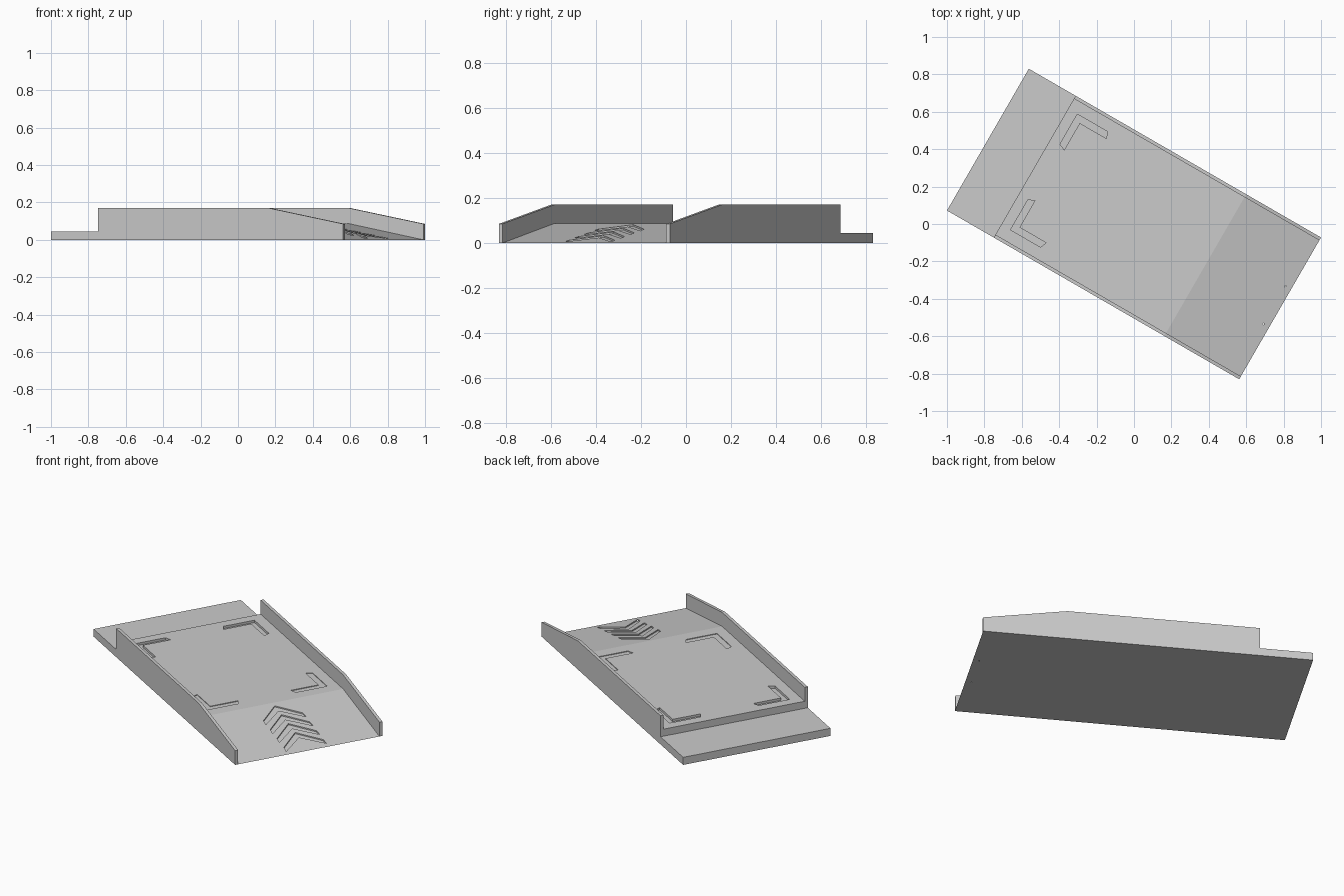
import bpy, bmesh, math

HALF_L, HALF_W = 0.902, 0.4376   # half length and half width before turning
STEP, BREAK = -0.613, 0.44       # where the ledge ends and the ramp begins
WALL, DECK, LEDGE, TIP = 0.17, 0.087, 0.045, 0.085
THICK = 0.018
TURN = math.radians(-30)

cube = bpy.data.objects.get("Cube")
if cube:
    bpy.data.objects.remove(cube, do_unlink=True)

grey = bpy.data.materials.new("plain grey")
grey.use_nodes = True
colour = (0.6, 0.6, 0.6, 1)
grey.diffuse_color = colour
grey.node_tree.nodes["Principled BSDF"].inputs["Base Color"].default_value = colour


def prism(name, lower, upper):
    """Solid between two matching outlines."""
    bm = bmesh.new()
    a = [bm.verts.new(p) for p in lower]
    b = [bm.verts.new(p) for p in upper]
    bm.faces.new(a)
    bm.faces.new(b)
    for i in range(len(a)):
        j = (i + 1) % len(a)
        bm.faces.new((a[i], a[j], b[j], b[i]))
    bmesh.ops.recalc_face_normals(bm, faces=bm.faces)
    mesh = bpy.data.meshes.new(name)
    bm.to_mesh(mesh)
    bm.free()
    mesh.materials.append(grey)
    obj = bpy.data.objects.new(name, mesh)
    bpy.context.collection.objects.link(obj)
    obj.rotation_euler.z = TURN
    return obj


def extrude_across(name, profile, v0, v1):
    return prism(name, [(u, v0, z) for u, z in profile], [(u, v1, z) for u, z in profile])


def surface(u):
    return DECK if u < BREAK else DECK * (HALF_L - u) / (HALF_L - BREAK)


# Deck with ramp, rear ledge and the two side walls
inner = HALF_W - THICK
deck = extrude_across("deck", [(STEP, 0), (HALF_L, 0), (BREAK, DECK), (STEP, DECK)], -inner, inner)
extrude_across("rear_ledge", [(-HALF_L, 0), (STEP, 0), (STEP, LEDGE), (-HALF_L, LEDGE)], -HALF_W, HALF_W)
wall = [(STEP, 0), (HALF_L, 0), (HALF_L, TIP), (BREAK, WALL), (STEP, WALL)]
extrude_across("right_wall", wall, -HALF_W, -inner)
extrude_across("left_wall", wall, inner, HALF_W)


def engrave(outline, depth):
    """Sink an outline into the deck, following its slope."""
    cutter = prism("mark_cutter", [(u, v, surface(u) - depth) for u, v in outline],
                   [(u, v, surface(u) + 0.05) for u, v in outline])
    cutter.hide_render = True
    mod = deck.modifiers.new("mark", "BOOLEAN")
    mod.operation, mod.solver, mod.object = "DIFFERENCE", "EXACT", cutter
    bpy.context.view_layer.objects.active = deck
    bpy.ops.object.modifier_apply(modifier=mod.name)
    bpy.data.objects.remove(cutter, do_unlink=True)


# Corner brackets
bracket = [(0, 0), (0.185, 0), (0.2, 0.035), (0.035, 0.035), (0.035, 0.2), (0, 0.185)]
for corner_u, su, depth in ((-0.556, 1, 0.014), (0.371, -1, 0.004)):
    for sv in (-1, 1):
        engrave([(corner_u + su * u, sv * (0.357 - v)) for u, v in bracket], depth)

# Row of chevrons pointing up the ramp
chevron = [(0, 0), (0.107, 0.117), (0.145, 0.12), (0.048, 0), (0.145, -0.12), (0.107, -0.117)]
for i in range(4):
    engrave([(0.468 + 0.0865 * i + u, v) for u, v in chevron], 0.007)
